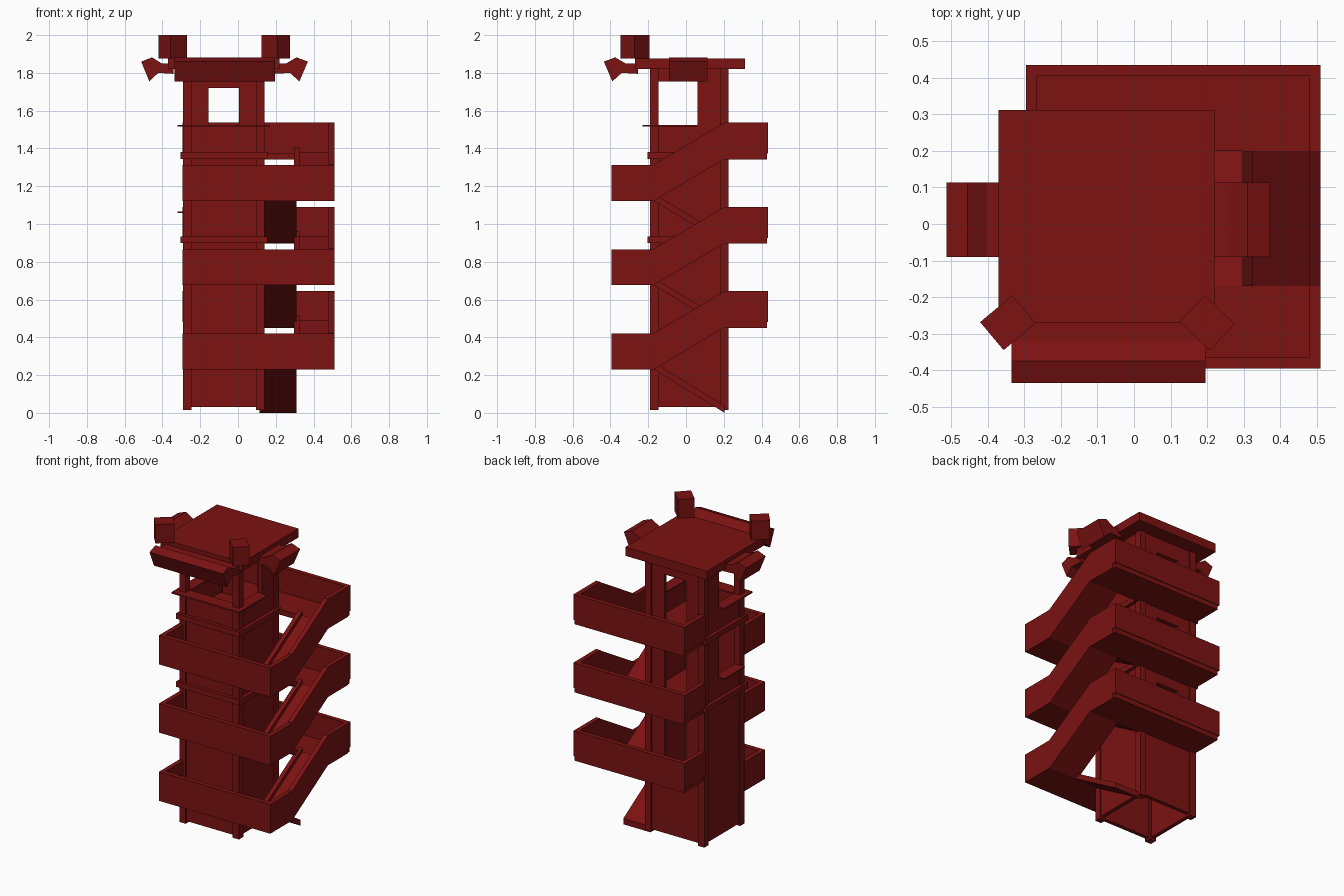
import bpy, bmesh, math
from mathutils import Vector

if "Cube" in bpy.data.objects:
    bpy.data.objects.remove(bpy.data.objects["Cube"])

red = bpy.data.materials.new("dark_red")
red.diffuse_color = (0.2, 0.006, 0.006, 1)
red.use_nodes = True
red.node_tree.nodes["Principled BSDF"].inputs["Base Color"].default_value = red.diffuse_color


def prism(name, profile, axis, a, b):
    """Extrude a 2D profile along x (profile = y,z) or along y (profile = x,z)."""
    bm = bmesh.new()
    place = (lambda p: (a, p[0], p[1])) if axis == "x" else (lambda p: (p[0], a, p[1]))
    face = bm.faces.new([bm.verts.new(place(p)) for p in profile])
    ext = bmesh.ops.extrude_face_region(bm, geom=[face])
    move = Vector((b - a, 0, 0)) if axis == "x" else Vector((0, b - a, 0))
    bmesh.ops.translate(bm, vec=move, verts=[v for v in ext["geom"] if isinstance(v, bmesh.types.BMVert)])
    bmesh.ops.recalc_face_normals(bm, faces=bm.faces)
    me = bpy.data.meshes.new(name)
    bm.to_mesh(me)
    bm.free()
    me.materials.append(red)
    ob = bpy.data.objects.new(name, me)
    bpy.context.collection.objects.link(ob)
    return ob


def box(name, x0, x1, y0, y1, z0, z1):
    return prism(name, [(y0, z0), (y1, z0), (y1, z1), (y0, z1)], "x", x0, x1)


def slope(name, x0, x1, y0, za, y1, zb, h):
    """Sloping slab, lower edge from (y0, za) to (y1, zb), vertical height h."""
    return prism(name, [(y0, za), (y1, zb), (y1, zb + h), (y0, za + h)], "x", x0, x1)


# corner posts
for x in (-0.29, 0.095):
    for y in (-0.19, 0.18):
        box("corner_post", x, x + 0.045, y, y + 0.045, 0.015, 1.82)

# front and right walls
box("front_wall", -0.27, 0.12, -0.182, -0.157, 0.03, 1.52)
box("right_wall", 0.107, 0.132, -0.17, 0.205, 0.03, 1.52)
box("right_upper_wall", 0.107, 0.132, 0.06, 0.205, 1.52, 1.82)

# left wall around a window
box("left_lower_wall", -0.282, -0.257, -0.17, 0.205, 0.03, 1.06)
box("left_back_wall", -0.282, -0.257, 0.06, 0.205, 1.06, 1.82)
box("left_middle_wall", -0.282, -0.257, -0.17, 0.06, 1.345, 1.52)

# back wall with one doorway per storey
for x0, x1 in ((-0.27, -0.157), (0.005, 0.12)):
    box("back_wall_side", x0, x1, 0.192, 0.217, 0.03, 1.82)
for z0, z1 in ((0.03, 0.485), (0.83, 0.935), (1.275, 1.38), (1.72, 1.82)):
    box("back_wall_panel", -0.157, 0.005, 0.192, 0.217, z0, z1)

# storey floors, window sills and lintels
for z in (0.9, 1.345):
    box("storey_floor", -0.305, 0.155, -0.205, 0.225, z, z + 0.035)
box("left_sill", -0.32, -0.25, -0.15, 0.06, 1.057, 1.065)
box("front_sill", -0.32, 0.17, -0.23, -0.145, 1.515, 1.525)
box("left_upper_sill", -0.32, -0.245, -0.145, 0.06, 1.515, 1.525)
box("right_upper_sill", 0.095, 0.17, -0.145, 0.06, 1.515, 1.525)
box("front_lintel", -0.27, 0.12, -0.182, -0.157, 1.755, 1.82)
for x in (-0.282, 0.107):
    box("side_lintel", x, x + 0.025, -0.17, 0.06, 1.755, 1.82)

# stairs: landings at front and back, joined by inner and outer flights
T, H = 0.03, 0.19
for i in range(3):
    zf, zb = 0.23 + 0.446 * i, 0.45 + 0.446 * i
    # front landing and its parapet
    box("front_landing", -0.285, 0.505, -0.385, -0.17, zf, zf + 0.035)
    box("front_parapet", -0.295, 0.51, -0.395, -0.395 + T, zf, zf + H)
    box("front_parapet_left", -0.295, -0.295 + T, -0.37, -0.185, zf, zf + H)
    box("front_parapet_right", 0.48, 0.51, -0.37, -0.17, zf, zf + H)
    # back landing and its parapet
    box("back_landing", -0.285, 0.505, 0.2, 0.43, zb, zb + 0.035)
    box("back_parapet", -0.295, 0.51, 0.435 - T, 0.435, zb + 0.03, zb + 0.195)
    box("back_parapet_left", -0.295, -0.295 + T, 0.22, 0.41, zb + 0.03, zb + 0.195)
    box("back_parapet_right", 0.48, 0.51, 0.2, 0.41, zb, zb + 0.195)
    # inner flight rises to the front, outer flight rises to the back
    start = 0.0 if i == 0 else zb - 0.446
    slope("inner_flight", 0.115 if i == 0 else 0.135, 0.31, 0.205, start, -0.17, zf, 0.038)
    slope("outer_flight", 0.31, 0.505, -0.17, zf, 0.2, zb, 0.038)
    slope("outer_flight_parapet", 0.48, 0.51, -0.17, zf, 0.2, zb, 0.193)
    slope("outer_flight_curb", 0.297, 0.325, -0.17, zf, 0.2, zb, 0.065)

# roof
box("roof", -0.37, 0.22, -0.27, 0.312, 1.82, 1.877)

# floodlights hanging from the roof edge: profile is (distance outwards, z)
lamp = [(0.15, 1.86), (0.09, 1.882), (0.035, 1.85), (-0.03, 1.85),
        (-0.03, 1.795), (0.055, 1.80), (0.105, 1.755)]
prism("right_floodlight", [(0.22 + d, z) for d, z in lamp], "y", -0.09, 0.113)
prism("left_floodlight", [(-0.37 - d * 0.95, z) for d, z in lamp], "y", -0.09, 0.113)
prism("front_floodlight", [(-0.285 - d, z) for d, z in lamp], "x", -0.335, 0.195)

# turned corner lamps on top of the roof
for side, x, angle in (("left", -0.345, 40), ("right", 0.2, -44)):
    ob = box(side + "_corner_lamp", -0.057, 0.057, -0.05, 0.05, 0, 0.123)
    ob.location = (x, -0.27, 1.877)
    ob.rotation_euler.z = math.radians(angle)
